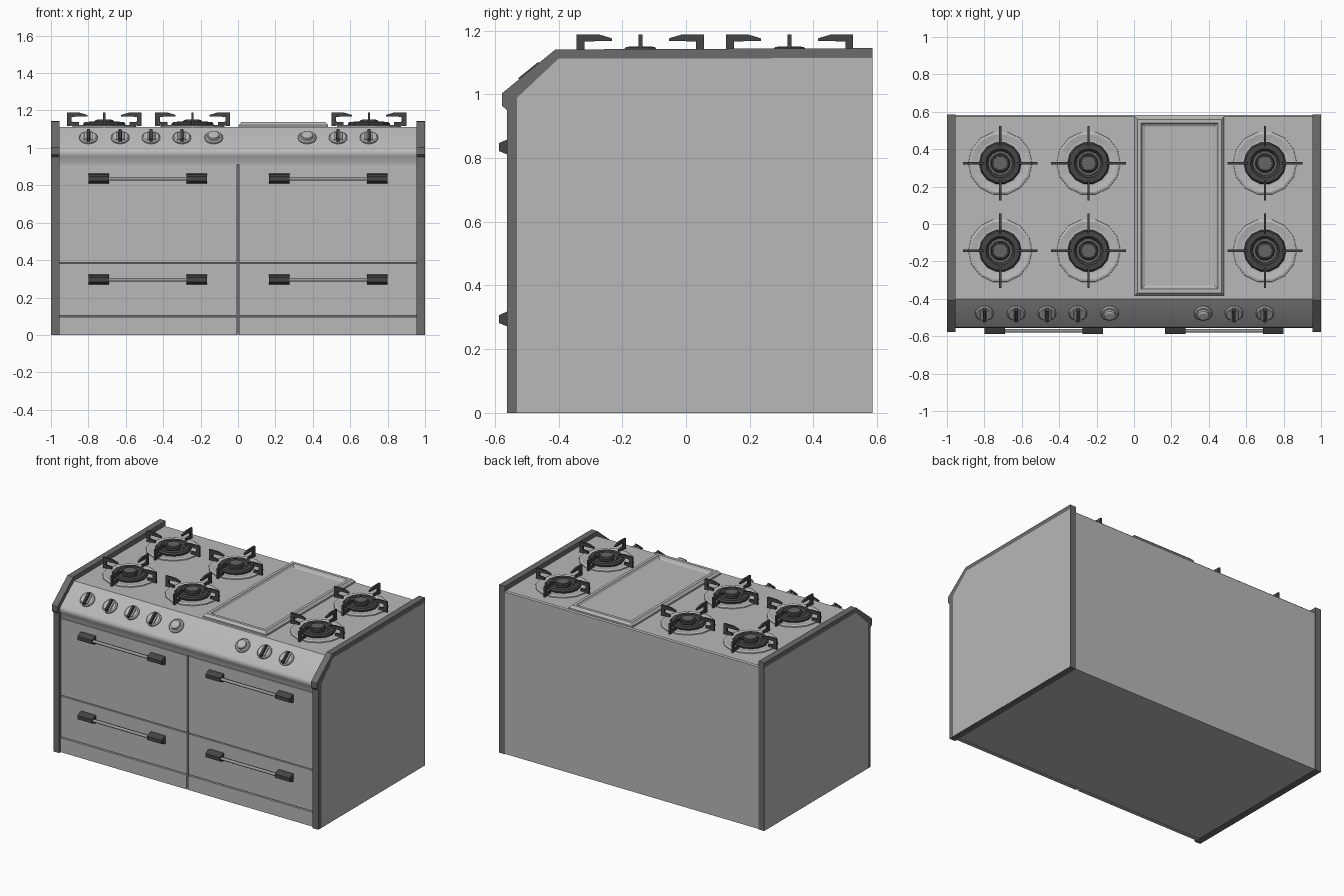
import bpy, bmesh, math
from mathutils import Matrix, Vector

if "Cube" in bpy.data.objects:
    bpy.data.objects.remove(bpy.data.objects["Cube"])


def material(name, v):
    m = bpy.data.materials.new(name)
    m.diffuse_color = (v, v, v, 1)
    m.use_nodes = True
    m.node_tree.nodes["Principled BSDF"].inputs["Base Color"].default_value = m.diffuse_color
    return m


STEEL = material("brushed_steel", 0.48)
TRIM = material("dark_trim", 0.15)
IRON = material("cast_iron", 0.06)
CAP = material("burner_grey", 0.13)
BAR = material("handle_bar_grey", 0.33)


def finish(name, bm, mat, smooth=None, matrix=None):
    bmesh.ops.recalc_face_normals(bm, faces=bm.faces)
    me = bpy.data.meshes.new(name)
    bm.to_mesh(me)
    bm.free()
    if matrix is not None:
        me.transform(matrix)
    me.materials.append(mat)
    ob = bpy.data.objects.new(name, me)
    bpy.context.collection.objects.link(ob)
    if smooth:
        bpy.context.view_layer.objects.active = ob
        ob.select_set(True)
        bpy.ops.object.shade_smooth_by_angle(angle=math.radians(smooth))
        ob.select_set(False)
    return ob


def skin(name, rings, mat, smooth=None, matrix=None):
    """Join equal-sized vertex rings and cap both ends."""
    bm = bmesh.new()
    vs = [[bm.verts.new(p) for p in r] for r in rings]
    n = len(vs[0])
    for a, b in zip(vs, vs[1:]):
        for i in range(n):
            j = (i + 1) % n
            bm.faces.new((a[i], a[j], b[j], b[i]))
    bm.faces.new(vs[0])
    bm.faces.new(vs[-1])
    return finish(name, bm, mat, smooth, matrix)


def extrude_x(name, pts, x0, x1, mat, smooth=None):
    return skin(name, [[(x, y, z) for y, z in pts] for x in (x0, x1)], mat, smooth)


def box(name, x0, x1, y0, y1, z0, z1, mat):
    return extrude_x(name, [(y0, z0), (y1, z0), (y1, z1), (y0, z1)], x0, x1, mat)


def lathe(name, prof, n, mat, matrix, smooth=None):
    rings = [[(r * math.cos(2 * math.pi * i / n), r * math.sin(2 * math.pi * i / n), z)
              for i in range(n)] for r, z in prof]
    return skin(name, rings, mat, smooth, matrix)


# main body with cooktop, sloped control panel and rounded nose
extrude_x("body", [(0.583, 0.002), (0.583, 1.105), (0.576, 1.112), (-0.40, 1.112),
                   (-0.545, 0.995), (-0.553, 0.983), (-0.555, 0.97), (-0.552, 0.957),
                   (-0.542, 0.94), (-0.538, 0.912), (-0.52, 0.912), (-0.52, 0.002)],
          -0.957, 0.957, STEEL, 30)
box("seam_backing", -0.955, 0.955, -0.524, -0.519, 0.003, 0.915, TRIM)

# side trims with steel outer panels
trim = [(0.585, 0), (0.585, 1.145), (-0.41, 1.141), (-0.578, 1.003),
        (-0.578, 0.965), (-0.562, 0.95), (-0.562, 0)]
panel = [(0.584, 0.002), (0.584, 1.114), (-0.40, 1.112), (-0.53, 0.99), (-0.53, 0.002)]
for s, side in ((-1, "left"), (1, "right")):
    extrude_x(side + "_trim", trim, s * 0.955, s * 0.999, TRIM)
    extrude_x(side + "_panel", panel, s * 0.995, s * 1.0, STEEL)

    # doors, drawers and kick plates
    for part, z0, z1, y in (("door", 0.388, 0.91, -0.543), ("drawer", 0.104, 0.381, -0.543),
                            ("kick_plate", 0.0, 0.097, -0.545)):
        box(f"{side}_{part}", s * 0.006, s * 0.955, y, -0.522, z0, z1, STEEL)

    # handles
    for part, z in (("door", 0.835), ("drawer", 0.295)):
        for a, b in ((0.165, 0.275), (0.69, 0.80)):
            extrude_x(f"{side}_{part}_bracket",
                      [(-0.541, z - 0.027), (-0.56, z - 0.024), (-0.587, z - 0.013),
                       (-0.587, z + 0.012), (-0.56, z + 0.024), (-0.541, z + 0.027)],
                      s * a, s * b, IRON)
        m = Matrix.Translation((s * 0.27, -0.57, z)) @ Matrix.Rotation(s * math.pi / 2, 4, 'Y')
        lathe(f"{side}_{part}_bar", [(0.010, 0), (0.010, 0.425)], 10, BAR, m, 40)

# control knobs standing on the sloped panel
slope = Vector((0, -0.117, 0.145)).normalized()
tilt = Vector((0, 0, 1)).rotation_difference(slope).to_matrix().to_4x4()
for x in (-0.80, -0.63, -0.465, -0.30, -0.13, 0.37, 0.535, 0.70):
    m = Matrix.Translation((x, -0.475, 1.0515)) @ tilt
    if x in (-0.13, 0.37):
        lathe("round_knob", [(0.049, -0.003), (0.049, 0.008), (0.042, 0.014), (0.033, 0.014),
                             (0.031, 0.026), (0.022, 0.032)], 16, STEEL, m, 30)
    else:
        lathe("knob_base", [(0.049, -0.003), (0.049, 0.008), (0.042, 0.014)], 16, STEEL, m, 30)
        for s in (-1, 1):
            k = m @ Matrix.Translation((s * 0.016, 0, 0))
            skin("knob_cheek", [[(-w, -0.03, z), (w, -0.03, z), (w, 0.03, z), (-w, 0.03, z)]
                                for w, z in ((0.008, 0.01), (0.005, 0.02))], STEEL, None, k)
        skin("knob_grip", [[(-w, -h, z), (w, -h, z), (w, h, z), (-w, h, z)]
                           for w, h, z in ((0.009, 0.043, 0.01), (0.007, 0.04, 0.032))],
             IRON, None, m)

# griddle: nested rectangles forming a raised frame and a sunken plate
gx0, gx1, gy0, gy1 = 0.004, 0.482, -0.382, 0.574
skin("griddle", [[(gx0 + d, gy0 + d, z), (gx1 - d, gy0 + d, z),
                  (gx1 - d, gy1 - d, z), (gx0 + d, gy1 - d, z)]
                 for d, z in ((0, 1.108), (0, 1.122), (0.014, 1.138), (0.034, 1.138),
                              (0.042, 1.124), (0.054, 1.118))], STEEL)

# burners with drip dish, ring, cap and four C-shaped grate fingers
finger = [(0.20, 1.116), (0.20, 1.188), (0.13, 1.188), (0.09, 1.176), (0.09, 1.168),
          (0.175, 1.166), (0.175, 1.14), (0.135, 1.137), (0.135, 1.122)]
for bx in (-0.715, -0.243, 0.70):
    for by in (0.325, -0.143):
        m = Matrix.Translation((bx, by, 0))
        lathe("drip_dish", [(0.172, 1.108), (0.170, 1.118), (0.158, 1.122), (0.125, 1.116)],
              14, STEEL, m)
        lathe("burner_ring", [(0.108, 1.11), (0.113, 1.128), (0.105, 1.138), (0.078, 1.14),
                              (0.066, 1.124)], 14, IRON, m)
        lathe("burner_base", [(0.066, 1.115), (0.064, 1.128)], 14, CAP, m)
        lathe("burner_cap", [(0.052, 1.12), (0.052, 1.142), (0.046, 1.148)], 14, IRON, m)
        lathe("burner_cap_top", [(0.042, 1.14), (0.038, 1.151)], 14, CAP, m)
        for i in range(4):
            r = m @ Matrix.Rotation(i * math.pi / 2, 4, 'Z')
            skin("grate_finger", [[(p, w, z) for p, z in finger] for w in (-0.006, 0.006)],
                 IRON, None, r)
